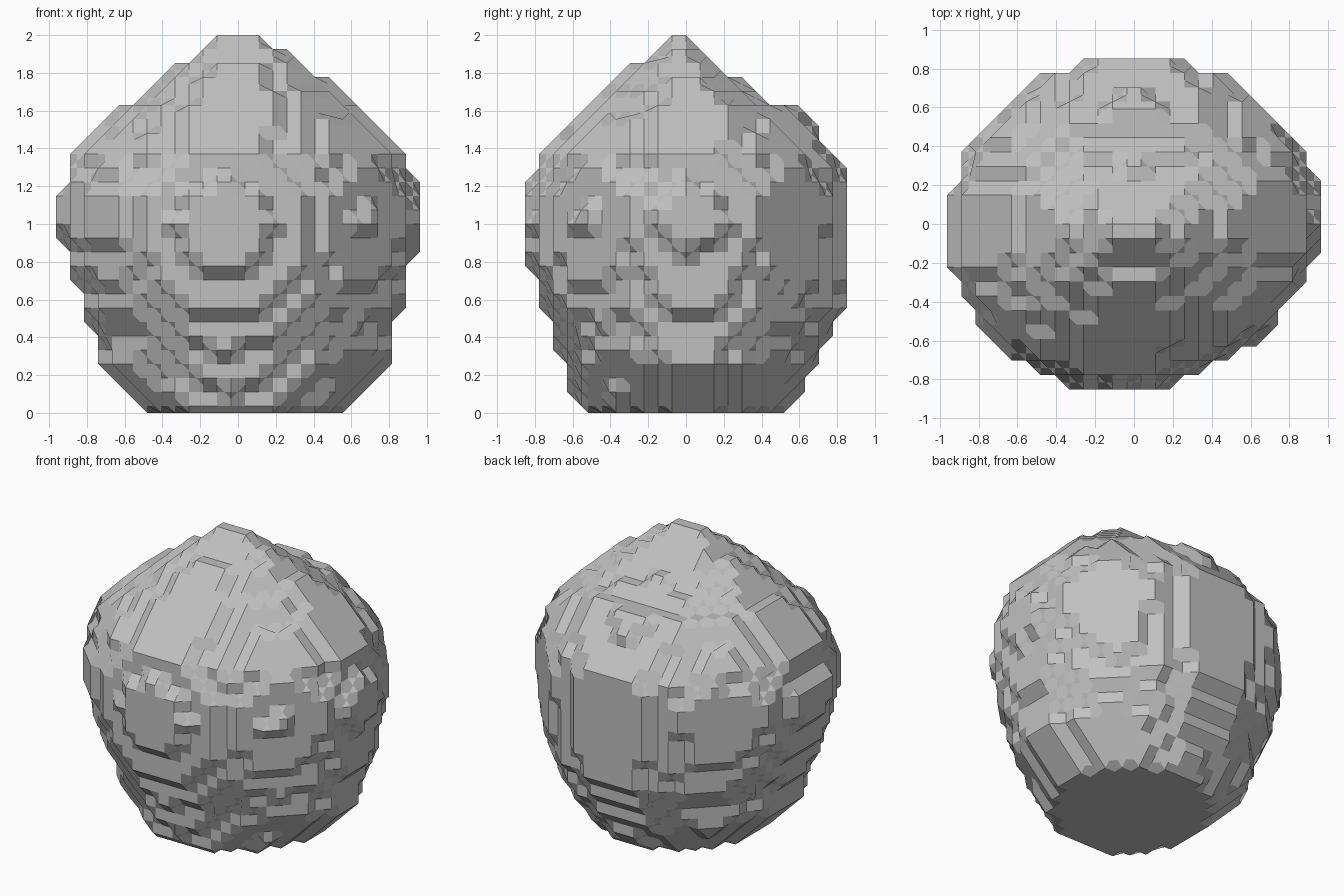
import bpy, bmesh
from math import floor

if "Cube" in bpy.data.objects:
    bpy.data.objects.remove(bpy.data.objects["Cube"])

H = 2 / 27                      # grid cell size

# Profile rows: height, then reach to left, right, front, back
PROFILE = [
    (0.00, .48, .55, .56, .53),
    (0.26, .74, .81, .64, .70),
    (0.41, .75, .82, .70, .77),
    (0.56, .82, .88, .77, .84),
    (0.78, .89, .91, .83, .86),
    (0.98, .95, .96, .85, .86),
    (1.15, .95, .95, .84, .86),
    (1.30, .89, .90, .79, .84),
    (1.38, .88, .88, .76, .78),
    (1.60, .65, .67, .55, .61),
    (1.67, .54, .59, .48, .43),
    (1.78, .41, .45, .37, .23),
    (1.89, .24, .30, .21, .12),
    (1.97, .15, .15, .12, .05),
]


def reach(z):
    """Interpolate the four reaches at height z."""
    for a, b in zip(PROFILE, PROFILE[1:]):
        if z <= b[0]:
            t = (z - a[0]) / (b[0] - a[0])
            return [p + (q - p) * t for p, q in zip(a[1:], b[1:])]
    return PROFILE[-1][1:]


def solid(i, j, k):
    """True where a grid sample lies inside the boulder."""
    if not 0 <= k <= 26:
        return False
    x, y, z = (i + .5) * H, j * H, (k + .5) * H
    left, right, front, back = reach(z)
    if y < 0:
        x -= .09 * y            # front bulge leans to the left
    rx = left if x < 0 else right
    ry = front if y < 0 else back
    return (abs(x) / rx) ** 2 + (abs(y) / ry) ** 2 < 1.0


# Each cell side as four corners, counter-clockwise seen from outside
SIDES = []
for axis in range(3):
    u, v = (axis + 1) % 3, (axis + 2) % 3
    for s in (0, 1):
        ring = []
        for a, b in ((0, 0), (1, 0), (1, 1), (0, 1)):
            c = [0, 0, 0]
            c[axis], c[u], c[v] = s, a, b
            ring.append(tuple(c))
        SIDES.append(ring if s else ring[::-1])

RANGE_X, RANGE_Y, RANGE_Z = range(-15, 15), range(-14, 14), range(-2, 29)
filled = {(i, j, k) for i in RANGE_X for j in RANGE_Y for k in RANGE_Z
          if solid(i, j, k)}

bm = bmesh.new()
verts = {}


def midpoint(p, q):
    """Shared vertex halfway along a grid edge."""
    key = tuple(a + b for a, b in zip(p, q))
    if key not in verts:
        verts[key] = bm.verts.new(((key[0] / 2 + .5) * H, key[1] / 2 * H,
                                   (key[2] / 2 + .5) * H))
    return verts[key]


# Bevelled voxel surface: trace the outline through every mixed cell
for i in RANGE_X:
    for j in RANGE_Y:
        for k in RANGE_Z:
            links = {}
            for ring in SIDES:
                pts = [(i + a, j + b, k + c) for a, b, c in ring]
                ins = [p in filled for p in pts]
                for n in range(4):
                    if ins[n - 1] or not ins[n]:
                        continue
                    m = n
                    while ins[(m + 1) % 4]:
                        m += 1
                    start = midpoint(pts[n - 1], pts[n])
                    links[start] = midpoint(pts[m % 4], pts[(m + 1) % 4])
            while links:
                first, nxt = links.popitem()
                loop = [first]
                while nxt is not first:
                    loop.append(nxt)
                    nxt = links.pop(nxt)
                if len(loop) > 2 and not bm.faces.get(loop):
                    bm.faces.new(loop)

# Merge coplanar pieces into large flat facets
bmesh.ops.recalc_face_normals(bm, faces=bm.faces[:])
bmesh.ops.dissolve_limit(bm, angle_limit=0.02, verts=bm.verts[:],
                         edges=bm.edges[:])
mesh = bpy.data.meshes.new("boulder")
bm.to_mesh(mesh)
bm.free()

# Plain stone colour
stone = bpy.data.materials.new("stone grey")
stone.diffuse_color = (0.53, 0.53, 0.53, 1)
stone.use_nodes = True
stone.node_tree.nodes["Principled BSDF"].inputs["Base Color"].default_value = stone.diffuse_color
mesh.materials.append(stone)
boulder = bpy.data.objects.new("boulder", mesh)
bpy.context.collection.objects.link(boulder)
